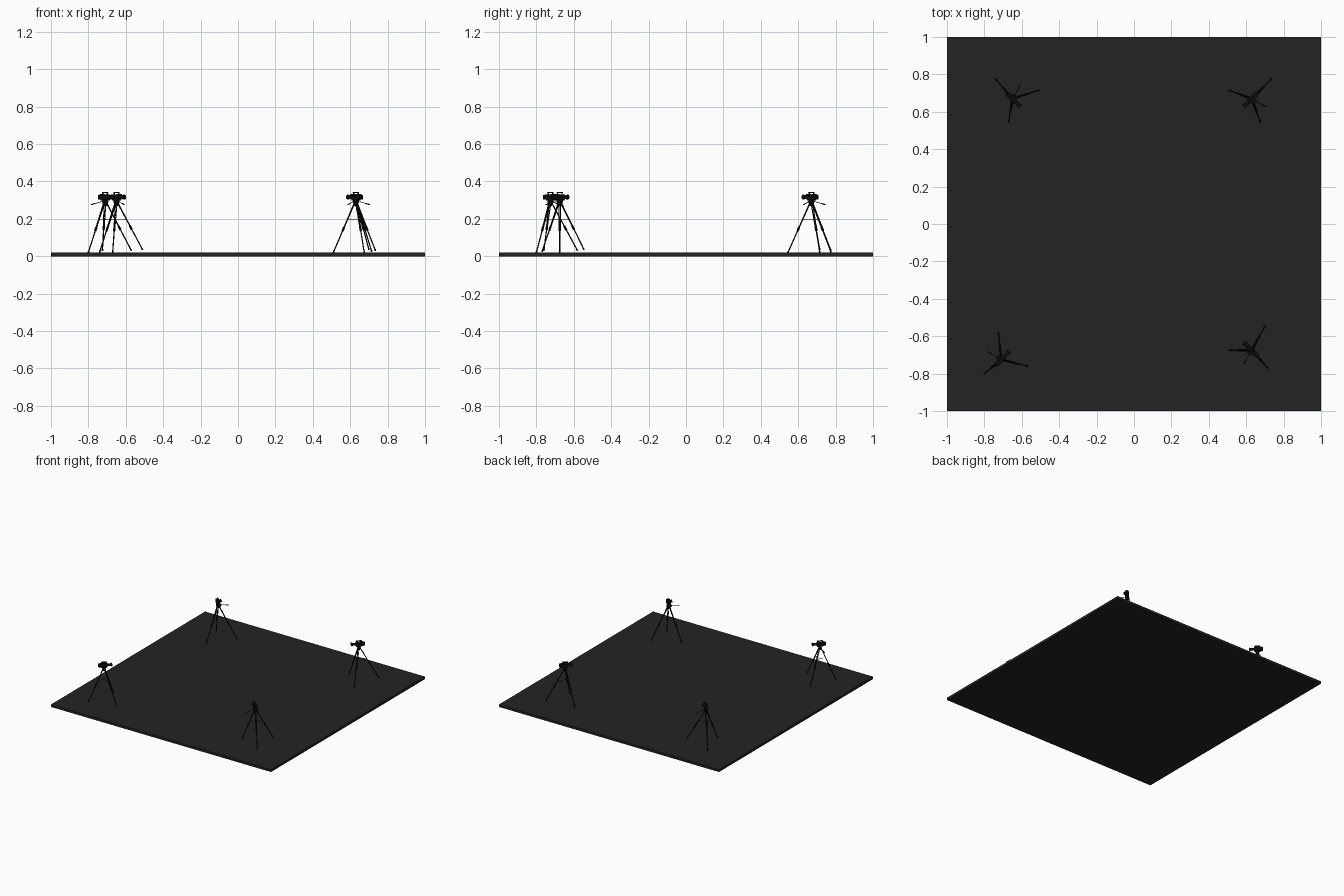
import bpy
import math
from mathutils import Matrix, Vector

cube = bpy.data.objects.get("Cube")
if cube:
    bpy.data.objects.remove(cube, do_unlink=True)


def material(name, value):
    mat = bpy.data.materials.new(name)
    mat.use_nodes = True
    color = (value, value, value, 1)
    mat.diffuse_color = color
    mat.node_tree.nodes["Principled BSDF"].inputs["Base Color"].default_value = color
    return mat


CHARCOAL = material("charcoal_floor", 0.017)
BLACK = material("matte_black", 0.004)
GLASS = material("dark_lens", 0.003)


def finish(name, matrix, mat, smooth=False):
    obj = bpy.context.object
    obj.name = name
    obj.matrix_world = matrix
    obj.data.materials.append(mat)
    if smooth:
        bpy.ops.object.shade_smooth_by_angle()
    return obj


def box(name, frame, center, size, mat=BLACK, bevel=0.0):
    bpy.ops.mesh.primitive_cube_add(size=1)
    obj = bpy.context.object
    obj.data.transform(Matrix.Diagonal((*size, 1)))
    finish(name, frame @ Matrix.Translation(center), mat)
    if bevel:
        mod = obj.modifiers.new("Soft edges", "BEVEL")
        mod.width = bevel
        mod.segments = 2
    return obj


def rod(name, frame, start, end, radius, radius_end=None, mat=BLACK, sides=12):
    start, end = Vector(start), Vector(end)
    axis = end - start
    bpy.ops.mesh.primitive_cone_add(
        vertices=sides, radius1=radius,
        radius2=radius if radius_end is None else radius_end, depth=axis.length)
    turn = axis.to_track_quat("Z", "Y").to_matrix().to_4x4()
    return finish(name, frame @ Matrix.Translation((start + end) / 2) @ turn,
                  mat, True)


def legs(tag, apex, feet):
    world = Matrix.Identity(4)
    hub = Vector((apex[0], apex[1], 0.195))
    for i, foot in enumerate(feet):
        foot = Vector(foot)
        out = Vector((foot.x - apex[0], foot.y - apex[1], 0)).normalized()
        top = Vector((*apex, 0.282)) + out * 0.009
        side = out.cross(Vector((0, 0, 1))) * 0.004
        knee = top.lerp(foot, 0.52)
        # Twin upper tubes, clamp, slim lower tube and foot
        for s in (-1, 1):
            rod(f"{tag}_upper_leg_{i}", world, top + side * s, knee + side * s * 0.6,
                0.003, sides=8)
        rod(f"{tag}_leg_clamp_{i}", world, top.lerp(foot, 0.48),
            top.lerp(foot, 0.56), 0.0062, sides=10)
        rod(f"{tag}_lower_leg_{i}", world, knee, foot, 0.0033, sides=8)
        rod(f"{tag}_foot_{i}", world, top.lerp(foot, 0.97), foot, 0.0045, sides=8)
        # Spreader arm
        t = (top.z - hub.z) / (top.z - foot.z)
        rod(f"{tag}_spreader_{i}", world, hub, top.lerp(foot, t), 0.0016, sides=6)


def camera(tag, apex, angle):
    f = Matrix.Translation((*apex, 0)) @ Matrix.Rotation(math.radians(angle), 4, "Z")
    # Fluid head and pan handle
    rod(f"{tag}_leg_bowl", f, (0, 0, 0.27), (0, 0, 0.284), 0.009, 0.015)
    rod(f"{tag}_pan_base", f, (0, 0, 0.284), (0, 0, 0.291), 0.012)
    rod(f"{tag}_tilt_drum", f, (0, -0.015, 0.293), (0, 0.015, 0.293), 0.009)
    box(f"{tag}_mount_plate", f, (0, 0, 0.301), (0.045, 0.024, 0.005))
    rod(f"{tag}_pan_handle", f, (0, 0.012, 0.295), (-0.023, 0.083, 0.276), 0.0018, sides=8)
    rod(f"{tag}_handle_grip", f, (-0.016, 0.061, 0.282), (-0.023, 0.083, 0.276),
        0.003, sides=8)
    # Camera body, battery and carrying handle
    box(f"{tag}_camera_body", f, (-0.004, 0, 0.317), (0.058, 0.028, 0.029), bevel=0.002)
    box(f"{tag}_battery", f, (-0.038, 0, 0.316), (0.012, 0.024, 0.025), bevel=0.001)
    box(f"{tag}_top_handle", f, (0, 0, 0.342), (0.042, 0.007, 0.005), bevel=0.001)
    for x in (-0.017, 0.017):
        box(f"{tag}_handle_post", f, (x, 0, 0.335), (0.005, 0.006, 0.012))
    # Viewfinder on the left side
    rod(f"{tag}_viewfinder", f, (-0.014, 0.021, 0.328), (0.016, 0.021, 0.328), 0.006)
    box(f"{tag}_viewfinder_arm", f, (0.01, 0.014, 0.328), (0.006, 0.014, 0.005))
    # Lens, hood and glass
    rod(f"{tag}_lens_barrel", f, (0.022, 0, 0.316), (0.05, 0, 0.316), 0.010, sides=16)
    rod(f"{tag}_lens_hood", f, (0.046, 0, 0.316), (0.06, 0, 0.316), 0.011, 0.014, sides=16)
    rod(f"{tag}_lens_glass", f, (0.059, 0, 0.316), (0.0605, 0, 0.316), 0.011,
        mat=GLASS, sides=16)


# Square stage floor
box("stage_floor", Matrix.Identity(4), (0, 0, 0.01), (2, 2, 0.02), CHARCOAL)

# Four camera stands aimed at the middle
STANDS = (
    ("back_right", (-0.65, 0.67), -45,
     ((-0.74, 0.775, 0.022), (-0.51, 0.715, 0.035), (-0.67, 0.545, 0.02))),
    ("back_left", (0.63, 0.67), 225,
     ((0.735, 0.775, 0.03), (0.51, 0.715, 0.02), (0.675, 0.545, 0.02))),
    ("front_right", (-0.71, -0.725), 45,
     ((-0.80, -0.80, 0.02), (-0.57, -0.76, 0.03), (-0.725, -0.58, 0.03))),
    ("front_left", (0.63, -0.675), 135,
     ((0.51, -0.675, 0.02), (0.70, -0.545, 0.035), (0.715, -0.77, 0.025))),
)
for tag, apex, angle, feet in STANDS:
    legs(tag, apex, feet)
    camera(tag, apex, angle)
